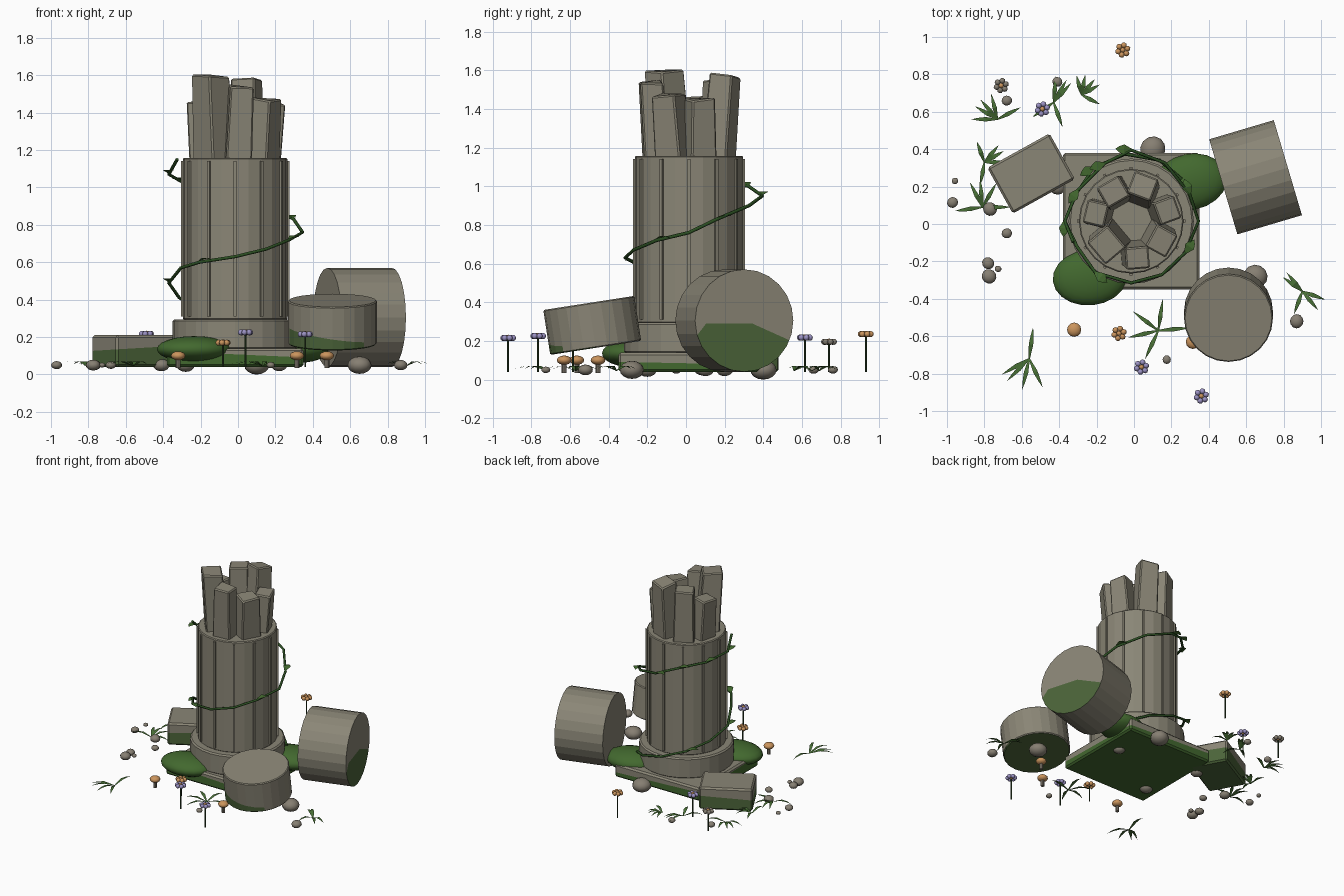
import bpy, bmesh, math, random
from mathutils import Vector, Matrix, Euler

if "Cube" in bpy.data.objects:
    bpy.data.objects.remove(bpy.data.objects["Cube"])

random.seed(4)
CX, CY = -0.015, 0.015          # column axis


def material(name, rgb):
    m = bpy.data.materials.new(name)
    m.diffuse_color = (*rgb, 1)
    m.use_nodes = True
    m.node_tree.nodes["Principled BSDF"].inputs["Base Color"].default_value = m.diffuse_color
    return m


STONE = material("stone", (0.255, 0.238, 0.182))
STAIN = material("mossy stone", (0.072, 0.13, 0.042))
MOSS = material("moss", (0.055, 0.14, 0.028))
VINE = material("vine", (0.025, 0.08, 0.016))
LEAF = material("leaf", (0.065, 0.16, 0.036))
STEM = material("stem", (0.028, 0.06, 0.02))
ORANGE = material("orange", (0.6, 0.3, 0.11))
PURPLE = material("purple", (0.33, 0.29, 0.55))
PEBBLE = material("pebble", (0.24, 0.213, 0.17))


def place(loc, rot=(0, 0, 0), scale=(1, 1, 1)):
    return Matrix.LocRotScale(Vector(loc), Euler(rot), Vector(scale))


def finish(name, bm, mats, smooth=False):
    bmesh.ops.recalc_face_normals(bm, faces=bm.faces)
    for f in bm.faces:
        f.smooth = smooth
    me = bpy.data.meshes.new(name)
    bm.to_mesh(me)
    bm.free()
    for m in mats:
        me.materials.append(m)
    ob = bpy.data.objects.new(name, me)
    bpy.context.collection.objects.link(ob)
    return ob


def join(bm, part):
    tmp = bpy.data.meshes.new("tmp")
    part.to_mesh(tmp)
    part.free()
    bm.from_mesh(tmp)
    bpy.data.meshes.remove(tmp)


def box(bm, mat, bevel=0.0):
    part = bmesh.new()
    bmesh.ops.create_cube(part, size=1, matrix=mat)
    if bevel:
        bmesh.ops.bevel(part, geom=part.edges[:], offset=bevel, segments=1, affect='EDGES')
    join(bm, part)


def cyl(bm, r, h, mat, n=24, bevel=0.0):
    part = bmesh.new()
    bmesh.ops.create_cone(part, cap_ends=True, segments=n, radius1=r, radius2=r, depth=h)
    if bevel:
        rim = [e for e in part.edges if any(len(f.verts) > 4 for f in e.link_faces)]
        bmesh.ops.bevel(part, geom=rim, offset=bevel, segments=1, affect='EDGES')
    part.transform(mat)
    join(bm, part)


def ball(bm, mat, u=12, v=8):
    bmesh.ops.create_uvsphere(bm, u_segments=u, v_segments=v, radius=1, matrix=mat)


def stain(bm, planes, rule):
    """Cut along sloping moss lines (point, x slope, y slope); paint faces below all of them."""
    cuts = [(Vector(co), Vector((sx, sy, 1))) for co, sx, sy in planes]
    for co, no in cuts:
        bmesh.ops.bisect_plane(bm, geom=bm.verts[:] + bm.edges[:] + bm.faces[:],
                               plane_co=co, plane_no=no)
    bm.normal_update()
    for f in bm.faces:
        c = f.calc_center_median()
        if rule(f.normal) and all((c - co).dot(no) < 0 for co, no in cuts):
            f.material_index = 1


# square plinth
bm = bmesh.new()
box(bm, place((CX, CY, 0.09), (0, 0, 0), (0.73, 0.73, 0.10)), 0.012)
stain(bm, [((0, 0, 0.1), 0.045, 0.02)], lambda n: True)
finish("plinth", bm, [STONE, MOSS])

# round column base and shaft
bm = bmesh.new()
cyl(bm, 0.335, 0.16, place((CX, CY, 0.215)), 28, bevel=0.01)
finish("column_base", bm, [STONE])
bm = bmesh.new()
cyl(bm, 0.28, 0.865, place((CX, CY, 0.725)), 24, bevel=0.006)
finish("column_shaft", bm, [STONE])

# thin ribs around the shaft
bm = bmesh.new()
for i in range(12):
    a = math.radians(30 * i)
    box(bm, place((CX + 0.28 * math.cos(a), CY + 0.28 * math.sin(a), 0.725),
                  (0, 0, a), (0.02, 0.016, 0.83)))
finish("shaft_ribs", bm, [STONE])

# broken shards: x, y, top height, width
bm = bmesh.new()
for x, y, top, w in [(-0.11, 0.18, 1.56, 0.15), (0.05, 0.185, 1.58, 0.15), (0.16, 0.08, 1.46, 0.14),
                     (0.14, -0.07, 1.48, 0.15), (0.0, -0.17, 1.545, 0.14),
                     (-0.14, -0.09, 1.605, 0.17), (-0.2, 0.06, 1.46, 0.14)]:
    part = bmesh.new()
    bmesh.ops.create_cube(part, size=1)
    for v in part.verts:
        if v.co.z > 0:
            v.co.x *= 0.88
            v.co.y *= 0.9
            v.co.z += random.uniform(-0.05, 0.0)
    h = top - 1.13
    part.transform(place((0, 0, h / 2), (0, 0, 0), (w * 0.95, w, h)))
    bmesh.ops.bevel(part, geom=part.edges[:], offset=0.008, segments=1, affect='EDGES')
    a = math.atan2(y - CY, x - CX)
    part.transform(place((x * 0.9, y * 0.9, 1.135), (0, 0, a))
                   @ Matrix.Rotation(random.uniform(0.03, 0.12), 4, 'Y')
                   @ Matrix.Rotation(random.uniform(-0.06, 0.06), 4, 'X'))
    join(bm, part)
finish("broken_shards", bm, [STONE])

# fallen drums and block
bm = bmesh.new()
cyl(bm, 0.265, 0.36, place((0.65, 0.25, 0.305), (0, math.pi / 2, math.radians(16.5))), 24)
stain(bm, [((0.82, 0.02, 0.18), 0, -1.3), ((0.82, 0.2, 0.29), 0, 0), ((0.82, 0.52, 0.21), 0, 0.45)],
      lambda n: n.x > 0.8)
finish("fallen_drum", bm, [STONE, STAIN])
bm = bmesh.new()
cyl(bm, 0.238, 0.235, place((0.505, -0.485, 0.28), (math.radians(8.8), 0, 0)), 24, bevel=0.006)
stain(bm, [((0.505, -0.72, 0.185), 0.15, -0.15)],
      lambda n: (n.y < -0.2 and n.x < 0.75) or n.z < -0.7)
finish("leaning_drum", bm, [STONE, STAIN])
bm = bmesh.new()
box(bm, place((-0.55, 0.27, 0.125), (0, 0, math.radians(29)), (0.38, 0.28, 0.17)), 0.012)
stain(bm, [((-0.55, 0.2, 0.14), -0.06, 0.0)], lambda n: True)
finish("fallen_block", bm, [STONE, STAIN])

# moss mounds
bm = bmesh.new()
ball(bm, place((-0.235, -0.285, 0.135), (0, 0, 0.1), (0.2, 0.15, 0.07)), 20, 12)
ball(bm, place((0.30, 0.225, 0.135), (0, 0, 0.2), (0.2, 0.15, 0.075)), 20, 12)
finish("moss_mounds", bm, [MOSS], True)

# pebbles: x, y, radius
bm = bmesh.new()
for x, y, r in [(0.10, 0.40, 0.07), (0.65, -0.28, 0.065), (0.87, -0.52, 0.038), (-0.41, 0.76, 0.027),
                (-0.68, 0.66, 0.028), (-0.77, 0.08, 0.038), (-0.97, 0.115, 0.03),
                (-0.957, 0.23, 0.018), (-0.68, -0.05, 0.028), (-0.78, -0.21, 0.033),
                (-0.775, -0.28, 0.04), (-0.727, -0.24, 0.018), (0.175, -0.725, 0.023),
                (-0.41, 0.2, 0.045), (-0.28, -0.2, 0.05), (0.22, 0.1, 0.045)]:
    ball(bm, place((x, y, 0.05), (0, 0, x * 9), (r, r * 0.95, r * 0.72)), 12, 8)
finish("pebbles", bm, [PEBBLE], True)

# flowers: x, y, height, petal colour
for x, y, z, col in [(-0.06, 0.93, 0.235, ORANGE), (-0.49, 0.615, 0.217, PURPLE), (-0.71, 0.74, 0.195, PEBBLE),
                     (0.04, -0.765, 0.225, PURPLE), (0.36, -0.92, 0.215, PURPLE), (-0.08, -0.585, 0.17, ORANGE)]:
    bm = bmesh.new()
    cyl(bm, 0.005, z - 0.04, place((x, y, (z + 0.04) / 2)), 6)
    finish("flower_stem", bm, [STEM])
    bm = bmesh.new()
    for i in range(6):
        a = i * math.pi / 3 + 0.3
        ball(bm, place((x + 0.026 * math.cos(a), y + 0.026 * math.sin(a), z), (0, 0, a),
                       (0.016, 0.016, 0.016)), 8, 6)
    finish("flower_petals", bm, [col], True)
    bm = bmesh.new()
    ball(bm, place((x, y, z + 0.002), (0, 0, 0), (0.014, 0.014, 0.015)), 8, 6)
    finish("flower_centre", bm, [ORANGE], True)

# mushrooms
for x, y in [(-0.32, -0.565), (0.315, -0.63), (0.475, -0.455)]:
    bm = bmesh.new()
    cyl(bm, 0.013, 0.06, place((x, y, 0.065)), 8)
    finish("mushroom_stalk", bm, [PEBBLE])
    bm = bmesh.new()
    ball(bm, place((x, y, 0.1), (0, 0, 0), (0.038, 0.038, 0.024)))
    finish("mushroom_cap", bm, [ORANGE], True)


def blade(bm, origin, angle, length, width, lift):
    """Pointed flat leaf arching away from its origin."""
    d = Vector((math.cos(angle), math.sin(angle), 0))
    s = Vector((-d.y, d.x, 0)) * width / 2
    o = Vector(origin)
    prev = None
    for t, w, z in [(0, 0.3, 0), (0.45, 1, lift), (0.75, 0.6, lift * 0.9)]:
        p = o + d * length * t + Vector((0, 0, z))
        pair = (bm.verts.new(p - s * w), bm.verts.new(p + s * w))
        if prev:
            bm.faces.new((prev[0], pair[0], pair[1], prev[1]))
        prev = pair
    bm.faces.new((prev[0], bm.verts.new(o + d * length + Vector((0, 0, lift * 0.4))), prev[1]))


# grass tufts: x, y, length, blade angles
bm = bmesh.new()
for x, y, l, angles in [(-0.56, -0.72, 0.17, (-103, -65, -150, -135, 83)),
                        (0.13, -0.57, 0.17, (82, 143, 193, 245, 5)),
                        (0.90, -0.36, 0.13, (144, -20, -50, -110, 130)),
                        (-0.73, 0.56, 0.14, (131, 104, 27, 180, 150)),
                        (-0.43, 0.65, 0.14, (48, -70, 215, 85, 60)),
                        (-0.28, 0.69, 0.11, (50, -27, 105, 30, 80)),
                        (-0.80, 0.33, 0.12, (50, 110, -100, 0, 30)),
                        (-0.81, 0.09, 0.15, (117, 188, 0, 95, 60))]:
    for a in angles:
        blade(bm, (x, y, 0.045), math.radians(a), l, 0.024, 0.025)
finish("grass_tufts", bm, [LEAF])

# spiralling vine: angle in degrees, height, radius
path = [(40, 0.21, .35), (65, 0.25, .36), (95, 0.30, .36), (125, 0.36, .35), (155, 0.41, .33), (180, 0.49, .355),
        (205, 0.57, .32), (235, 0.6, .335), (270, 0.63, .33), (300, 0.67, .33), (330, 0.72, .335), (360, 0.76, .36),
        (385, 0.83, .345), (420, 0.90, .36), (450, 0.95, .38), (475, 1.0, .34), (510, 1.03, .33), (540, 1.07, .355),
        (560, 1.15, .33)]
pts = [Vector((CX + r * math.cos(math.radians(a)), CY + r * math.sin(math.radians(a)), z)) for a, z, r in path]
cu = bpy.data.curves.new("vine", 'CURVE')
cu.dimensions = '3D'
cu.bevel_depth = 0.009
cu.bevel_resolution = 1
cu.use_fill_caps = True
sp = cu.splines.new('POLY')
sp.points.add(len(pts) - 1)
for p, q in zip(sp.points, pts):
    p.co = (*q, 1)
cu.materials.append(VINE)
bpy.context.collection.objects.link(bpy.data.objects.new("vine", cu))

# vine leaves
bm = bmesh.new()
for i in (3, 5, 7, 10, 12, 14, 15, 16, 17):
    a = math.radians(path[i][0] + 85)
    blade(bm, pts[i] + Vector((0, 0, 0.008)), a, 0.085, 0.055, 0.014)
finish("vine_leaves", bm, [MOSS])
